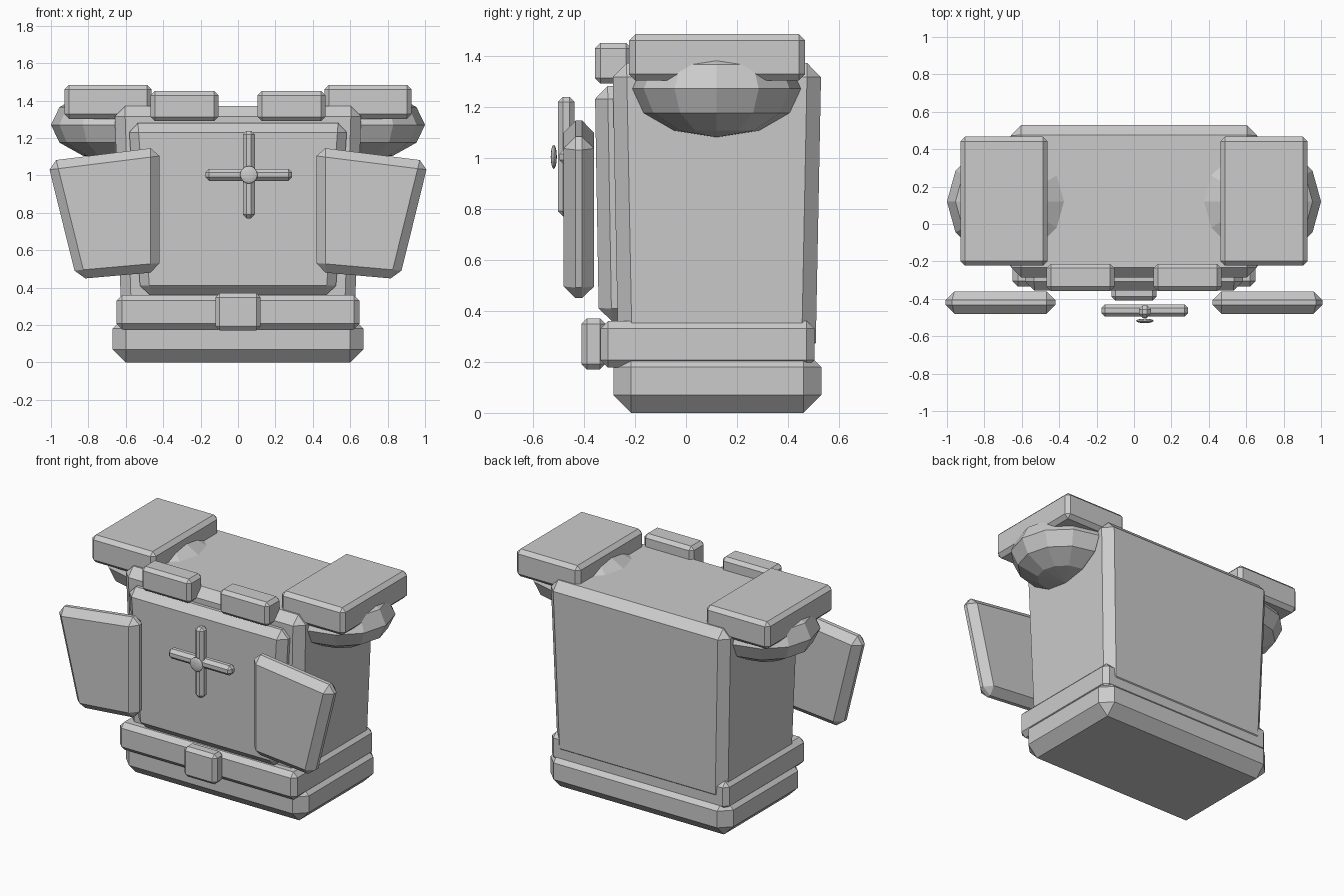
import bpy, bmesh
from mathutils import Vector, Matrix

if "Cube" in bpy.data.objects:
    bpy.data.objects.remove(bpy.data.objects["Cube"])


def finish(name, bm):
    bmesh.ops.recalc_face_normals(bm, faces=bm.faces)
    mesh = bpy.data.meshes.new(name)
    bm.to_mesh(mesh)
    bm.free()
    obj = bpy.data.objects.new(name, mesh)
    bpy.context.collection.objects.link(obj)
    return obj


def chamfer(bm, width):
    bmesh.ops.bevel(bm, geom=bm.edges[:], offset=width, segments=1,
                    profile=0.5, affect='EDGES', clamp_overlap=True)


def box(name, x, y, z, bevel, taper=1.0):
    """Chamfered box from min/max ranges; taper scales the bottom end."""
    bm = bmesh.new()
    bmesh.ops.create_cube(bm, size=1)
    lo, hi = Vector((x[0], y[0], z[0])), Vector((x[1], y[1], z[1]))
    mid, size = (lo + hi) / 2, hi - lo
    for v in bm.verts:
        k = taper if v.co.z < 0 else 1.0
        v.co = mid + Vector((v.co.x * size.x * k, v.co.y * size.y * k, v.co.z * size.z))
    chamfer(bm, bevel)
    return finish(name, bm)


def ball(name, center, radii, segs, rings):
    bm = bmesh.new()
    bmesh.ops.create_uvsphere(bm, u_segments=segs, v_segments=rings, radius=1,
                              matrix=Matrix.LocRotScale(center, None, Vector(radii)))
    return finish(name, bm)


def panel(name, outline, y0, y1, bevel):
    """Outline in the x-z plane, extruded along y and chamfered."""
    bm = bmesh.new()
    face = bm.faces.new([bm.verts.new((x, y0, z)) for x, z in outline])
    ext = bmesh.ops.extrude_face_region(bm, geom=[face], use_keep_orig=True)
    for v in ext['geom']:
        if isinstance(v, bmesh.types.BMVert):
            v.co.y = y1
    bmesh.ops.recalc_face_normals(bm, faces=bm.faces)
    chamfer(bm, bevel)
    return finish(name, bm)


# Body core
box("base", (-0.67, 0.67), (-0.285, 0.53), (0, 0.25), 0.07)
box("belt", (-0.65, 0.65), (-0.335, 0.503), (0.177, 0.36), 0.03)
box("torso", (-0.66, 0.66), (-0.288, 0.53), (0.22, 1.37), 0.055, 0.945)
box("chest_plate", (-0.585, 0.585), (-0.357, -0.075), (0.36, 1.28), 0.05, 0.89)
box("buckle", (-0.12, 0.12), (-0.41, -0.315), (0.17, 0.37), 0.022)

# Paired parts
for side, s in (("left", -1), ("right", 1)):
    def span(a, b):
        return tuple(sorted((s * a, s * b)))
    box("collar_block_" + side, span(0.105, 0.467), (-0.357, -0.213), (1.29, 1.45), 0.022)
    box("shoulder_plate_" + side, span(0.462, 0.928), (-0.223, 0.467), (1.302, 1.484), 0.025)
    ball("shoulder_joint_" + side, Vector((s * 0.66, 0.12, 1.27)), (0.34, 0.33, 0.19), 12, 6)
    outline = [(0.42, 1.151), (1.019, 1.076), (0.863, 0.445), (0.42, 0.484)]
    panel("side_panel_" + side, [(s * x, z) for x, z in outline], -0.48, -0.36, 0.047)

# Emblem on the chest, slightly off centre
box("cross_upright", (0.026, 0.09), (-0.502, -0.436), (0.77, 1.238), 0.02)
box("cross_bar", (-0.175, 0.29), (-0.495, -0.43), (0.97, 1.035), 0.02)
ball("cross_stud", Vector((0.058, -0.518, 1.003)), (0.047, 0.012, 0.047), 12, 8)
